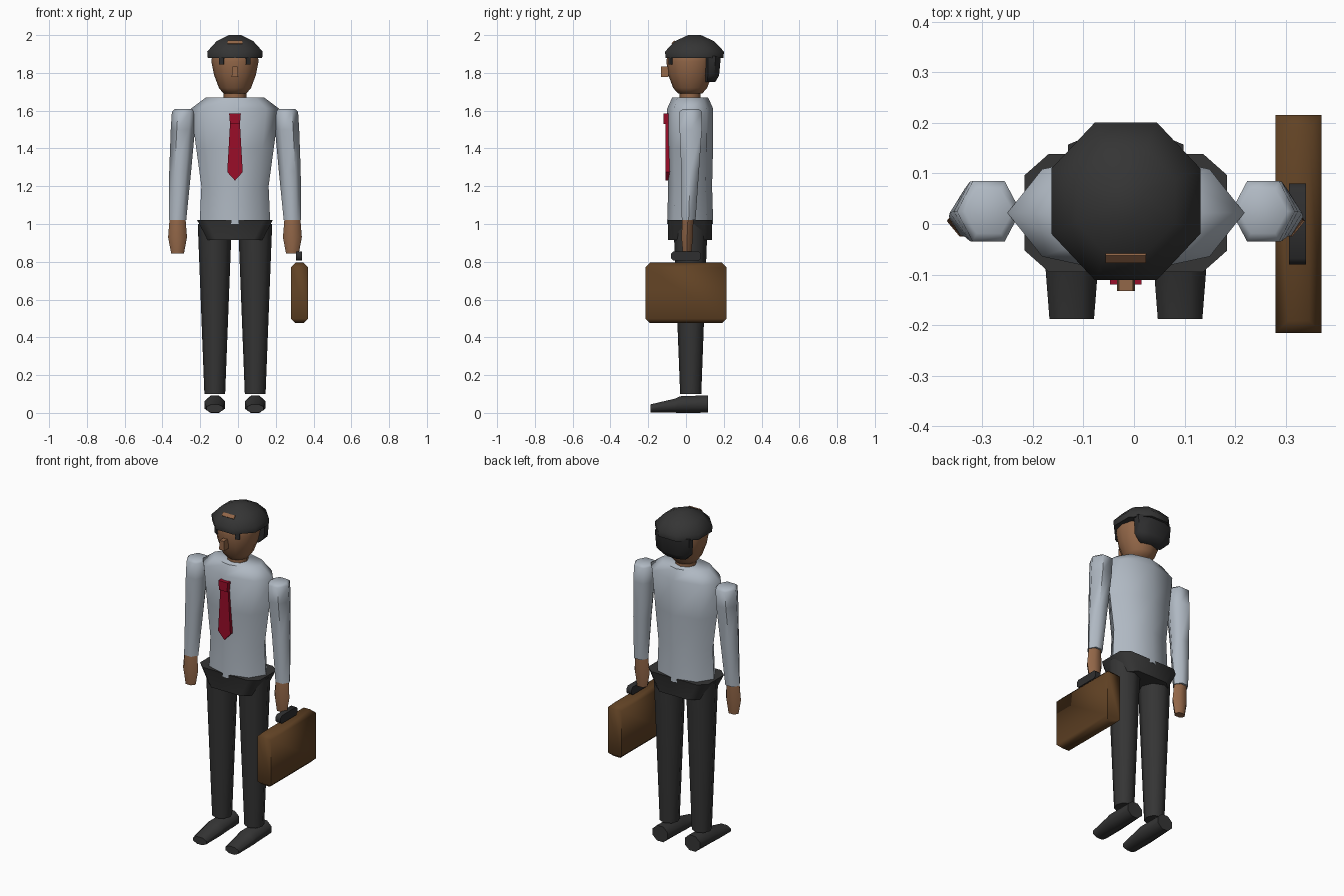
import bpy, bmesh, math
from mathutils import Vector, Matrix

if "Cube" in bpy.data.objects:
    bpy.data.objects.remove(bpy.data.objects["Cube"], do_unlink=True)

MID = -0.016   # centre line of the figure
DEPTH = 0.022  # centre of the body in y


def material(name, r, g, b):
    m = bpy.data.materials.new(name)
    m.diffuse_color = (r, g, b, 1)
    m.use_nodes = True
    bsdf = m.node_tree.nodes["Principled BSDF"]
    bsdf.inputs["Base Color"].default_value = (r, g, b, 1)
    bsdf.inputs["Roughness"].default_value = 0.8
    return m


SHIRT = material("pale grey shirt", 0.43, 0.48, 0.54)
TROUSERS = material("charcoal cloth", 0.035, 0.035, 0.035)
DARK = material("near black", 0.028, 0.028, 0.029)
SKIN = material("brown skin", 0.29, 0.135, 0.065)
RED = material("deep red", 0.32, 0.004, 0.022)
LEATHER = material("brown leather", 0.12, 0.055, 0.018)


def finish(name, bm, mat, angle=60):
    bmesh.ops.recalc_face_normals(bm, faces=bm.faces)
    mesh = bpy.data.meshes.new(name)
    bm.to_mesh(mesh)
    bm.free()
    mesh.materials.append(mat)
    ob = bpy.data.objects.new(name, mesh)
    bpy.context.collection.objects.link(ob)
    bpy.ops.object.select_all(action="DESELECT")
    ob.select_set(True)
    bpy.context.view_layer.objects.active = ob
    bpy.ops.object.shade_smooth_by_angle(angle=math.radians(angle))
    return ob


def loft(name, rings, mat, sides=8, flat_front=False, along_y=False):
    """Rings are (height, centre a, centre b, radius a, radius b)."""
    bm = bmesh.new()
    turn = math.pi / sides if flat_front else 0
    grow = 1 / math.cos(turn)
    loops = []
    for h, ca, cb, ra, rb in rings:
        loop = []
        for i in range(sides):
            t = math.tau * i / sides + turn
            a = ca + ra * grow * math.cos(t)
            b = cb + rb * grow * math.sin(t)
            loop.append(bm.verts.new((a, h, b) if along_y else (a, b, h)))
        loops.append(loop)
    for low, high in zip(loops, loops[1:]):
        for i in range(sides):
            j = (i + 1) % sides
            bm.faces.new((low[i], low[j], high[j], high[i]))
    bm.faces.new(loops[0])
    bm.faces.new(loops[-1])
    return finish(name, bm, mat)


def box(name, centre, size, mat, bevel=0, axes="", bottom=1, rot=None):
    """Box with chamfered edges along the given axes and a tapered bottom."""
    bm = bmesh.new()
    bmesh.ops.create_cube(bm, size=1)
    for v in bm.verts:
        v.co *= Vector(size)
        if v.co.z < 0:
            v.co.x *= bottom
    if bevel:
        edges = []
        for e in bm.edges:
            d = e.verts[0].co - e.verts[1].co
            main = "xyz"[max(range(3), key=lambda k: abs(d[k]))]
            if main in axes:
                edges.append(e)
        bmesh.ops.bevel(bm, geom=edges, offset=bevel, segments=1, affect="EDGES")
    if rot:
        bm.transform(rot)
    bm.transform(Matrix.Translation(centre))
    return finish(name, bm, mat)


def body(name, profile, mat, y=DEPTH, **kw):
    return loft(name, [(z, MID, y, rx, ry) for z, rx, ry in profile], mat, **kw)


# Torso and hips
body("shirt", [(1.0, 0.187, 0.122), (1.2, 0.178, 0.116), (1.4, 0.205, 0.121),
               (1.61, 0.234, 0.122), (1.67, 0.154, 0.095)], SHIRT)
box("hips", (MID, DEPTH, 0.967), (0.4, 0.233, 0.106), TROUSERS,
    bevel=0.042, axes="z", bottom=0.72)

# Neck, head, hair and cap
body("neck", [(1.65, 0.06, 0.056), (1.71, 0.06, 0.056)], SKIN)
body("head", [(1.69, 0.06, 0.063), (1.72, 0.085, 0.09), (1.79, 0.111, 0.116),
              (1.86, 0.125, 0.126), (1.9, 0.12, 0.12), (1.95, 0.07, 0.07)],
     SKIN, sides=12)
loft("hair", [(1.752, MID, 0.125, 0.075, 0.03), (1.785, MID, 0.133, 0.108, 0.042),
              (1.89, MID, 0.137, 0.114, 0.048)], DARK, flat_front=True)
body("cap", [(1.88, 0.144, 0.153), (1.913, 0.147, 0.156), (1.968, 0.097, 0.103),
             (2.0, 0.032, 0.034)], TROUSERS, y=0.045, flat_front=True)
box("cap_patch", (MID, -0.066, 1.961), (0.08, 0.021, 0.009), SKIN,
    rot=Matrix.Rotation(math.radians(45), 4, "X"))

# Face
box("nose", (MID, -0.112, 1.807), (0.028, 0.04, 0.056), SKIN, bottom=1.25)
for side, label in ((-1, "right"), (1, "left")):
    box(label + "_eye", (MID + side * 0.07, -0.083, 1.863), (0.026, 0.009, 0.038),
        DARK, rot=Matrix.Rotation(side * math.radians(32), 4, "Z"))

# Tie
box("tie_knot", (MID, -0.105, 1.557), (0.062, 0.03, 0.055), RED, bottom=0.85)
bm = bmesh.new()
outline = [(0.026, 1.535), (0.041, 1.275), (0, 1.23), (-0.041, 1.275), (-0.026, 1.535)]
blade = bm.faces.new([bm.verts.new((MID + x, -0.108, z)) for x, z in outline])
back = bmesh.ops.extrude_face_region(bm, geom=[blade])["geom"]
bmesh.ops.translate(bm, vec=(0, 0.022, 0),
                    verts=[v for v in back if isinstance(v, bmesh.types.BMVert)])
finish("tie_blade", bm, RED, angle=30)

# Limbs on both sides
for side, label in ((-1, "right"), (1, "left")):
    def limb(name, rings, mat, **kw):
        placed = [(h, MID + side * x, c, ra, rb) for h, x, c, ra, rb in rings]
        loft(label + "_" + name, placed, mat, **kw)

    limb("sleeve", [(1.02, 0.304, 0.014, 0.046, 0.042), (1.28, 0.29, 0.022, 0.058, 0.054),
                    (1.5, 0.276, 0.025, 0.064, 0.068), (1.595, 0.271, 0.025, 0.063, 0.069),
                    (1.608, 0.271, 0.025, 0.048, 0.05)], SHIRT, sides=6)
    limb("hand", [(0.845, 0.304, 0.006, 0.034, 0.026), (0.93, 0.304, 0.006, 0.05, 0.035),
                  (1.03, 0.304, 0.01, 0.042, 0.034)], SKIN, sides=6)
    limb("trouser_leg", [(0.1, 0.107, 0.025, 0.055, 0.056),
                         (1.0, 0.107, 0.024, 0.09, 0.09)], TROUSERS)
    limb("shoe", [(-0.188, 0.107, 0.023, 0.044, 0.022), (-0.06, 0.107, 0.038, 0.054, 0.037),
                  (-0.03, 0.107, 0.044, 0.055, 0.044), (0.116, 0.107, 0.047, 0.05, 0.046)],
         TROUSERS, flat_front=True, along_y=True)

# Briefcase in the left hand
box("briefcase", (0.325, 0, 0.635), (0.09, 0.43, 0.32), LEATHER, bevel=0.024, axes="xy")
box("briefcase_handle", (0.323, 0, 0.83), (0.033, 0.16, 0.048), DARK, bevel=0.012, axes="x")
